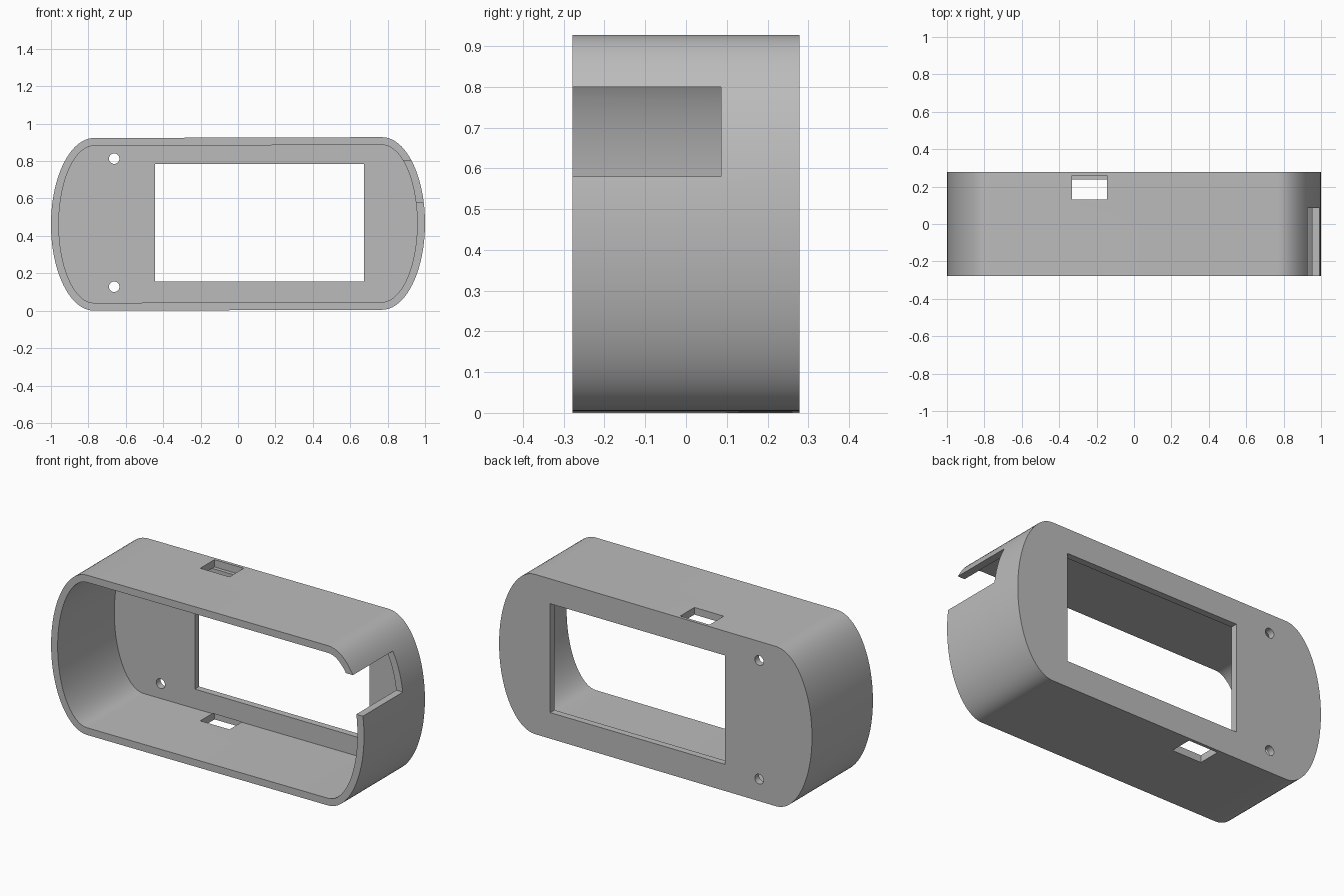
import bpy, bmesh, math

cube = bpy.data.objects.get("Cube")
if cube:
    bpy.data.objects.remove(cube, do_unlink=True)

BACK, DEPTH_IN = 0.278, 0.239
MID_Z, FLAT = 0.464, 0.77
TILT = 0.003
STEPS = 40


def prism(name, outline, y0, y1):
    """Extrude an (x, z) outline along y into a closed solid."""
    bm = bmesh.new()
    face = bm.faces.new([bm.verts.new((x, y0, z)) for x, z in outline])
    extruded = bmesh.ops.extrude_face_region(bm, geom=[face])["geom"]
    verts = [g for g in extruded if isinstance(g, bmesh.types.BMVert)]
    bmesh.ops.translate(bm, verts=verts, vec=(0, y1 - y0, 0))
    bmesh.ops.recalc_face_normals(bm, faces=bm.faces)
    mesh = bpy.data.meshes.new(name)
    bm.to_mesh(mesh)
    bm.free()
    obj = bpy.data.objects.new(name, mesh)
    bpy.context.collection.objects.link(obj)
    return obj


def capsule(bulge, half_height):
    """Straight top and bottom joined by half-ellipse ends."""
    points = []
    for side in (1, -1):
        for i in range(STEPS + 1):
            a = math.pi * (i / STEPS - 0.5)
            x = side * (FLAT + bulge * math.cos(a))
            points.append((x, MID_Z + TILT * x + side * half_height * math.sin(a)))
    return points


def box(x0, x1, z0, z1):
    return [(x0, z0), (x1, z0), (x1, z1), (x0, z1)]


def circle(cx, cz, r, n=32):
    return [(cx + r * math.cos(math.tau * i / n), cz + r * math.sin(math.tau * i / n))
            for i in range(n)]


# Outer body
case = prism("case_shell", capsule(0.23, 0.4615), -BACK, BACK)

# Cavity, screen window, screw holes, strap slots and side port
cutters = [
    prism("cavity_cutter", capsule(0.188, 0.42), -0.4, DEPTH_IN),
    prism("window_cutter", box(-0.443, 0.673, 0.155, 0.784), 0.1, 0.4),
    prism("side_port_cutter", box(0.8, 1.2, 0.58, 0.8), -0.4, 0.086),
    prism("upper_slot_cutter", box(-0.332, -0.145, 0.882, 1.1), 0.13, 0.26),
    prism("lower_slot_cutter", box(-0.332, -0.145, -0.2, 0.045), 0.13, 0.26),
]
for z in (0.813, 0.128):
    cutters.append(prism("screw_hole_cutter", circle(-0.662, z, 0.028), 0.1, 0.4))

for cutter in cutters:
    cutter.hide_render = True
    mod = case.modifiers.new(cutter.name, "BOOLEAN")
    mod.operation = "DIFFERENCE"
    mod.solver = "EXACT"
    mod.object = cutter

# Bake the cuts and drop the helpers
bpy.context.view_layer.update()
graph = bpy.context.evaluated_depsgraph_get()
mesh = bpy.data.meshes.new_from_object(case.evaluated_get(graph))
case.modifiers.clear()
case.data = mesh
for cutter in cutters:
    bpy.data.objects.remove(cutter, do_unlink=True)

# Plain grey plastic
grey = bpy.data.materials.new("grey_plastic")
grey.use_nodes = True
colour = (0.5, 0.5, 0.5, 1)
grey.diffuse_color = colour
grey.node_tree.nodes["Principled BSDF"].inputs["Base Color"].default_value = colour
case.data.materials.clear()
case.data.materials.append(grey)

# Smooth ends, crisp rims
for obj in bpy.context.selected_objects:
    obj.select_set(False)
case.select_set(True)
bpy.context.view_layer.objects.active = case
bpy.ops.object.shade_smooth_by_angle(angle=math.radians(30))
